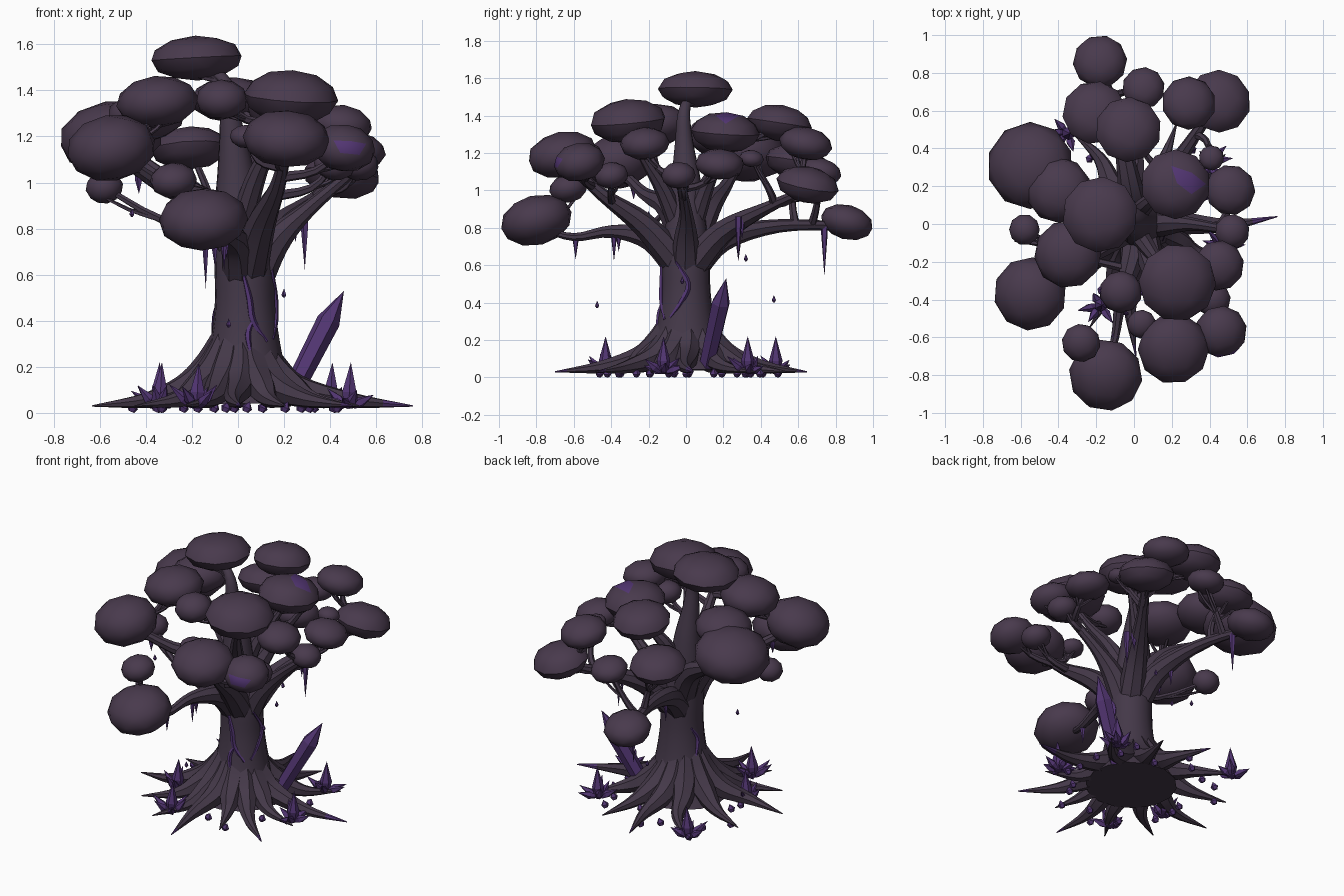
import bpy, bmesh, math, random
from mathutils import Vector, Matrix

if "Cube" in bpy.data.objects:
    bpy.data.objects.remove(bpy.data.objects["Cube"])
random.seed(4)

def material(name, col):
    m = bpy.data.materials.new(name)
    m.diffuse_color = (*col, 1)
    m.use_nodes = True
    m.node_tree.nodes["Principled BSDF"].inputs["Base Color"].default_value = m.diffuse_color
    return m

BARK = material("dark bark", (0.058, 0.040, 0.066))
LEAF = material("dusky foliage", (0.066, 0.042, 0.074))
PURPLE = material("purple crystal", (0.085, 0.036, 0.17))

def finish(bm, name, mats, smooth=40):
    bmesh.ops.recalc_face_normals(bm, faces=bm.faces)
    me = bpy.data.meshes.new(name)
    bm.to_mesh(me)
    bm.free()
    ob = bpy.data.objects.new(name, me)
    bpy.context.collection.objects.link(ob)
    for m in mats:
        me.materials.append(m)
    if smooth:
        bpy.ops.object.select_all(action='DESELECT')
        ob.select_set(True)
        bpy.context.view_layer.objects.active = ob
        bpy.ops.object.shade_smooth_by_angle(angle=math.radians(smooth))
    return ob

def spline(pts, radii, n=4):
    """Catmull-Rom samples of a path with radii"""
    P = [Vector((*p, r)) for p, r in zip(pts, radii)]
    P = [2 * P[0] - P[1]] + P + [2 * P[-1] - P[-2]]
    out = []
    for i in range(1, len(P) - 2):
        a, b, c, d = P[i - 1:i + 3]
        for k in range(n):
            t = k / n
            out.append(0.5 * (2 * b + (c - a) * t + (2 * a - 5 * b + 4 * c - d) * t * t
                              + (3 * b - a - 3 * c + d) * t ** 3))
    return out + [P[-2]]

def tube(bm, pts, radii, sides=7, n=4):
    S = spline(pts, radii, n)
    rings, side, prev = [], None, None
    for i, s in enumerate(S):
        t = (S[min(i + 1, len(S) - 1)] - S[max(i - 1, 0)]).to_3d().normalized()
        side = t.orthogonal().normalized() if side is None else prev.rotation_difference(t) @ side
        prev, up = t, t.cross(side)
        rings.append([bm.verts.new(s.to_3d() + max(s[3], 0.002) * (
            math.cos(2 * math.pi * k / sides) * side + math.sin(2 * math.pi * k / sides) * up))
            for k in range(sides)])
    for a, b in zip(rings, rings[1:]):
        for k in range(sides):
            bm.faces.new((a[k], a[(k + 1) % sides], b[(k + 1) % sides], b[k]))
    bm.faces.new(rings[0])
    bm.faces.new(rings[-1])
    return [s.to_3d() for s in S]

def spike(bm, base, tip, r, sides=6, belly=0.35, start=0.6):
    """Pointed shard, widest at the belly"""
    base, tip = Vector(base), Vector(tip)
    q = (tip - base).to_track_quat('Z', 'Y')
    rings = []
    for f, rr in ((0, r * start), (belly, r)):
        rings.append([bm.verts.new(base.lerp(tip, f) + q @ Vector(
            (rr * math.cos(2 * math.pi * k / sides), rr * math.sin(2 * math.pi * k / sides), 0)))
            for k in range(sides)])
    end = bm.verts.new(tip)
    bm.faces.new(rings[0])
    for k in range(sides):
        j = (k + 1) % sides
        bm.faces.new((rings[0][k], rings[0][j], rings[1][j], rings[1][k]))
        bm.faces.new((rings[1][k], rings[1][j], end))

# Trunk
bm = bmesh.new()
main = tube(bm, [(.02, 0, .04), (.02, 0, .13), (.03, 0, .25), (.03, 0, .45), (.025, 0, .65), (0, 0, .85),
                 (-.01, 0, 1.05), (-.03, -.01, 1.25), (-.05, -.01, 1.42), (-.15, .03, 1.52)],
            [.27, .22, .165, .133, .128, .105, .08, .05, .032, .02], 14)
finish(bm, "trunk", [BARK])

# Roots with purple tips: (angle in degrees, length)
bm = bmesh.new()
for deg, L in ((3, .75), (38, .60), (68, .58), (95, .65), (125, .62), (158, .58), (188, .65),
               (218, .58), (246, .60), (270, .70), (292, .52), (316, .68), (340, .55)):
    a = math.radians(deg)
    at = lambda r, z, b=0: (.01 + r * math.cos(a + b), r * math.sin(a + b), z)
    w = random.uniform(-.12, .12)
    tube(bm, [at(.07, .34), at(.14, .19), at(.25, .105, w / 2), at(L * .65, .055, w), at(L, .03)],
         [.05, .075, .062, .034, .003], 7)
for f in bm.faces:
    f.material_index = int(f.calc_center_median().to_2d().length > .62)
finish(bm, "roots", [BARK, PURPLE])

# Main limbs
bm = bmesh.new()
samples = list(main[22:])
LIMBS = [
    [(.01, -.03, .58), (-.01, -.19, .74), (-.07, -.4, .78), (-.1, -.6, .75), (-.15, -.78, .8)],
    [(.05, -.05, .62), (.1, -.23, .82), (.17, -.45, .98), (.21, -.64, 1.15)],
    [(.06, 0, .55), (.16, 0, .74), (.3, 0, .88), (.5, -.03, 1.05)],
    [(.01, .03, .58), (-.02, .2, .74), (-.08, .5, .81), (-.18, .85, .81)],
    [(.06, .04, .6), (.15, .2, .78), (.29, .42, .9), (.44, .64, 1.0)],
    [(0, 0, .68), (-.13, -.09, .9), (-.32, -.22, .98), (-.53, -.36, 1.12)],
    [(0, .03, .68), (-.13, .12, .9), (-.32, .21, 1.02), (-.53, .3, 1.18)],
    [(0, .02, .75), (.06, .1, 1.0), (.15, .17, 1.15), (.22, .21, 1.28)],
    [(0, -.02, .75), (.07, -.12, 1.0), (.15, -.23, 1.18), (.22, -.3, 1.33)],
]
for p in LIMBS:
    s = .065 if p[0][2] < .7 else .045
    samples += tube(bm, p, [s * 1.25, s, s * .55, s * .35, s * .25][:len(p)], 8)[4:]
finish(bm, "limbs", [BARK])

# Foliage clumps: x, y, z, radius, half height
CLUMPS = [
    (-.55, .31, 1.20, .225, .15), (-.40, .18, 1.29, .17, .11), (-.18, .05, 1.54, .195, .095),
    (-.03, .50, 1.36, .17, .095), (-.21, .59, 1.15, .165, .09), (-.18, .86, .83, .14, .09),
    (.05, .72, 1.10, .11, .07), (.29, .64, 1.25, .14, .085), (.45, .65, 1.03, .165, .095),
    (.22, .21, 1.31, .18, .105), (.41, .35, 1.17, .065, .045), (.51, .18, 1.14, .13, .08),
    (.52, -.04, 1.08, .09, .07), (.45, -.22, 1.25, .13, .085), (.23, -.31, 1.37, .2, .115),
    (.46, -.57, 1.15, .135, .10), (.42, -.40, 1.08, .09, .07), (.21, -.66, 1.19, .185, .12),
    (.04, -.53, 1.20, .075, .05), (-.07, -.36, 1.36, .11, .085), (-.15, -.80, .84, .19, .13),
    (-.28, -.63, 1.01, .10, .075), (-.55, -.37, 1.15, .19, .14), (-.35, -.16, 1.35, .175, .11),
    (-.58, -.03, .98, .08, .07),
]
GLOW = {9: Vector((.3, .1, 1)), 15: Vector((.1, -1, .35))}   # clumps with a purple patch
for i, (x, y, z, r, h) in enumerate(CLUMPS):
    bm = bmesh.new()
    bmesh.ops.create_icosphere(bm, subdivisions=2, radius=1.03)
    if i in GLOW:
        for f in bm.faces:
            f.material_index = int(f.normal.angle(GLOW[i]) < .38)
    bm.transform(Matrix.Rotation(random.uniform(0, 6), 4, 'Z'))
    if i in GLOW:
        for f in bm.faces:
            f.normal_update()
            f.material_index = int(f.normal.angle(GLOW[i]) < .38)
    tilt = Matrix.Rotation(.3 * math.hypot(x, y), 4, Vector((-y, x, 0)))
    bm.transform(Matrix.Translation((x, y, z)) @ tilt @ Matrix.Diagonal((r, r, h, 1)))
    finish(bm, f"foliage_clump_{i + 1}", [LEAF, PURPLE], 30)

# Branches from the nearest lower limb point to each clump, with side twigs
bm = bmesh.new()
for x, y, z, r, h in CLUMPS:
    c = Vector((x, y, z))
    low = [s for s in samples if s.z < z - .1 and (s - c).length > .16]
    s = min(low or samples, key=lambda p: (p - c).length)
    mid = s.lerp(c, .5) + Vector((random.uniform(-.03, .03), random.uniform(-.03, .03), -.035))
    tube(bm, [s, mid, c], [.024, .018, .012], 6, 3)
    for k in range(2):
        a = random.uniform(0, 6.3)
        tip = c + Vector((r * .6 * math.cos(a), r * .6 * math.sin(a), -h * .3))
        tube(bm, [mid, mid.lerp(tip, .5) - Vector((0, 0, .015)), tip], [.012, .009, .006], 5, 2)
finish(bm, "branches", [BARK])

# Big leaning crystal
bm = bmesh.new()
spike(bm, (.22, .11, .06), (.46, .215, .53), .052, 6, .72, .85)
finish(bm, "leaning_crystal", [PURPLE], 0)

# Ground crystal clusters and pebbles
bm = bmesh.new()
for x, y in ((-.18, -.43), (.48, -.12), (.40, .33), (-.35, .48), (-.34, -.14)):
    spike(bm, (x, y, .02), (x + .01, y, .22), .036)
    for k in range(6):
        a = k * 1.05 + random.uniform(-.3, .3)
        d = random.uniform(.07, .13)
        spike(bm, (x + .02 * math.cos(a), y + .02 * math.sin(a), .03),
              (x + d * math.cos(a), y + d * math.sin(a), random.uniform(.06, .13)), .024, 5)
for k in range(20):
    a, d = k * 2.4, random.uniform(.33, .52)
    x, y = d * math.cos(a), d * math.sin(a)
    spike(bm, (x, y, .005), (x + .02, y, .05), .024, 5, .4)
finish(bm, "ground_crystals", [PURPLE], 0)

# Hanging shards under the limbs, and floating drops
bm = bmesh.new()
for x, y, z, L in ((-.1, -.59, .77, .14), (-.06, -.385, .80, .18), (-.05, -.36, .79, .12), (.29, .28, .86, .24),
                   (.25, .3, .86, .12), (-.14, .74, .82, .28), (-.05, .28, .78, .16), (-.43, -.28, 1.03, .08)):
    spike(bm, (x, y, z), (x, y, z - L), .018, 5, .2, 1)
finish(bm, "hanging_shards", [PURPLE], 0)
bm = bmesh.new()
for x, y, z in ((-.04, -.475, .37), (-.46, -.2, .85), (.2, -.02, .5), (.1, .32, .62), (-.05, .47, .40)):
    spike(bm, (x, y, z), (x, y, z + .04), .012, 5, .3, .3)
finish(bm, "floating_drops", [PURPLE], 0)

# Purple veins lying on the trunk: (angle in degrees, height)
bm = bmesh.new()
for vein in ([(-95, .62), (-82, .5), (-75, .4), (-50, .31)], [(-75, .4), (-85, .34), (-80, .25)],
             [(-25, .62), (5, .5), (-12, .4), (-35, .32)], [(150, .5), (170, .42), (160, .32)]):
    pts = []
    for deg, z in vein:
        R = .131 + max(0, .42 - z) * .16
        pts.append((.03 + R * math.cos(math.radians(deg)), R * math.sin(math.radians(deg)), z))
    tube(bm, pts, [.006] + [.014] * (len(pts) - 2) + [.008], 5)
finish(bm, "trunk_veins", [PURPLE])
